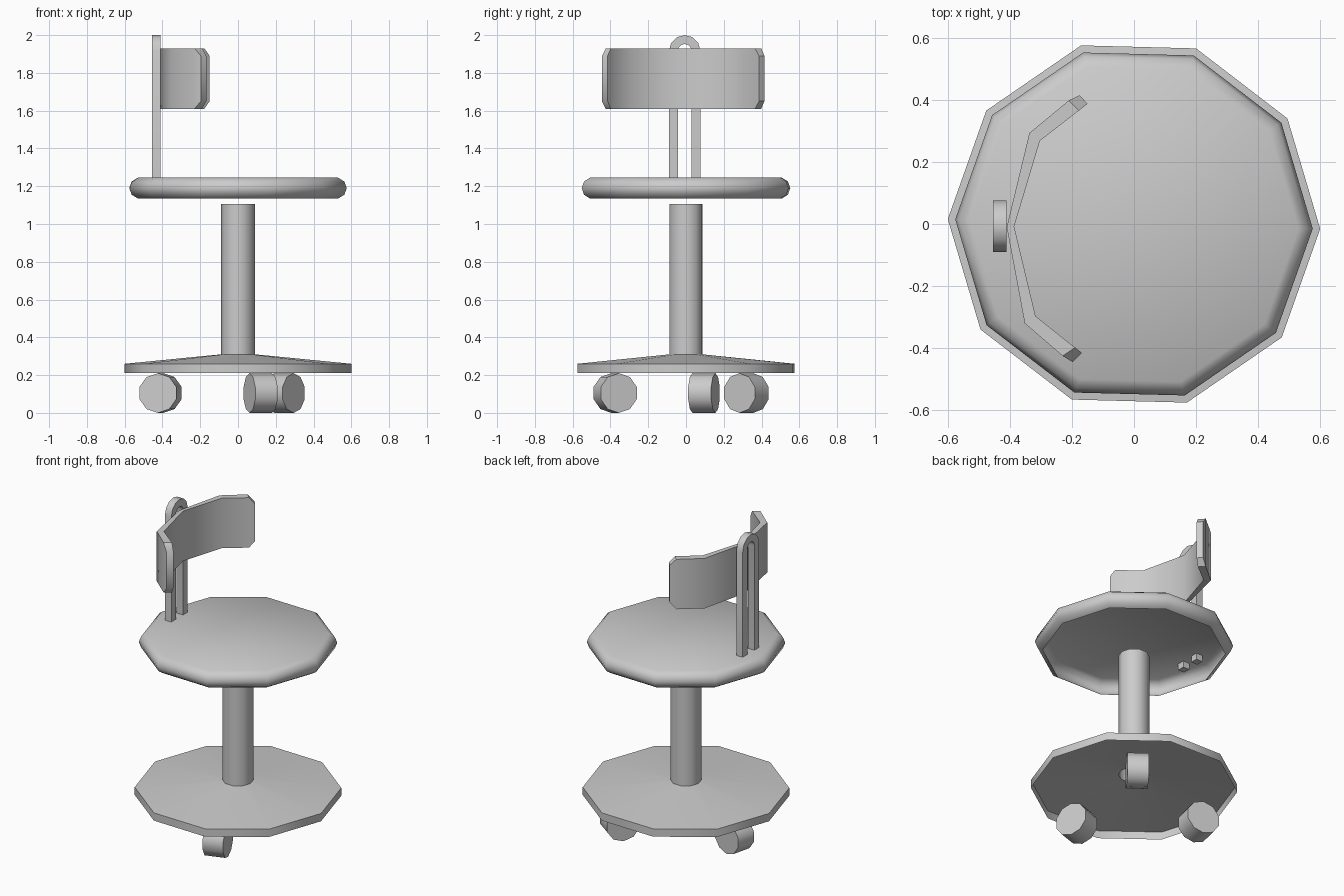
import bpy, math
from mathutils import Vector

if "Cube" in bpy.data.objects:
    bpy.data.objects.remove(bpy.data.objects["Cube"])

TURN = math.radians(-1.5)


def make(name, verts, faces, angle=40):
    mesh = bpy.data.meshes.new(name)
    mesh.from_pydata(verts, [], faces)
    obj = bpy.data.objects.new(name, mesh)
    bpy.context.collection.objects.link(obj)
    bpy.ops.object.select_all(action='DESELECT')
    obj.select_set(True)
    bpy.context.view_layer.objects.active = obj
    bpy.ops.object.shade_smooth_by_angle(angle=math.radians(angle))
    return obj


def lathe(name, profile, sides=10, cap=False):
    """Spin (radius, z) points, listed from bottom to top, around z."""
    verts = [(r * math.cos(TURN + k * math.tau / sides),
              r * math.sin(TURN + k * math.tau / sides), z)
             for r, z in profile for k in range(sides)]
    faces = [(i * sides + k, i * sides + (k + 1) % sides,
              (i + 1) * sides + (k + 1) % sides, (i + 1) * sides + k)
             for i in range(len(profile) - 1) for k in range(sides)]
    if cap:
        faces.append(tuple(range(len(verts) - sides, len(verts))))
    return make(name, verts, faces)


def sweep(name, sections):
    """Join four-cornered sections and cap both ends."""
    n = len(sections)
    verts = [v for s in sections for v in s]
    faces = [(4 * i + k, 4 * i + (k + 1) % 4, 4 * i + 4 + (k + 1) % 4, 4 * i + 4 + k)
             for i in range(n - 1) for k in range(4)]
    faces += [(3, 2, 1, 0), tuple(range(4 * n - 4, 4 * n))]
    return make(name, verts, faces)


# Open underside base plate with the column rising from it
lathe("base_and_column", [(0.6, 0.21), (0.6, 0.26), (0.09, 0.31), (0.09, 1.105)])

# Hollow rounded seat cushion
lathe("seat", [(0.53, 1.135), (0.563, 1.155), (0.576, 1.19),
               (0.563, 1.225), (0.53, 1.245)], cap=True)

# Three casters, axles tangential to the base
for i, (x, y, deg) in enumerate([(-0.41, 0.095, 167), (0.12, -0.375, 288), (0.244, 0.32, 54)]):
    a = math.radians(deg)
    out = Vector((math.cos(a), math.sin(a), 0))
    axle = Vector((-out.y, out.x, 0)) * 0.0625
    c = Vector((x, y, 0.105))
    ring = [out * (0.105 * math.sin(k * math.tau / 10)) +
            Vector((0, 0, 0.105 * math.cos(k * math.tau / 10))) for k in range(10)]
    verts = [c - axle + p for p in ring] + [c + axle + p for p in ring]
    faces = [(k, 10 + k, 10 + (k + 1) % 10, (k + 1) % 10) for k in range(10)]
    faces += [tuple(range(10)), tuple(range(19, 9, -1))]
    make(f"caster_{i + 1}", verts, faces)

# Curved backrest with clipped ends: outer xy, inner xy, corner cut
stations = [((-0.197, -0.445), (-0.168, -0.415), 0.04),
            ((-0.23, -0.425), (-0.19, -0.398), 0),
            ((-0.352, -0.32), (-0.317, -0.297), 0),
            ((-0.41, -0.01), (-0.386, -0.008), 0),
            ((-0.337, 0.293), (-0.303, 0.268), 0),
            ((-0.21, 0.398), (-0.178, 0.365), 0),
            ((-0.175, 0.415), (-0.15, 0.387), 0.04)]
sweep("backrest", [[(*o, 1.61 + c), (*n, 1.61 + c), (*n, 1.93 - c), (*o, 1.93 - c)]
                   for o, n, c in stations])

# Square bar bent into an upturned U behind the backrest
sections = []
path = [(1, 0, 1.205)]
path += [(math.cos(t), math.sin(t), 1.917) for t in (k * math.pi / 6 for k in range(7))]
path += [(-1, 0, 1.205)]
for cy, sz, z in path:
    corner = lambda x, r: (x, -0.007 + r * cy, z + r * sz)
    sections.append([corner(-0.455, 0.083), corner(-0.455, 0.036),
                     corner(-0.41, 0.036), corner(-0.41, 0.083)])
sweep("back_support", sections)
